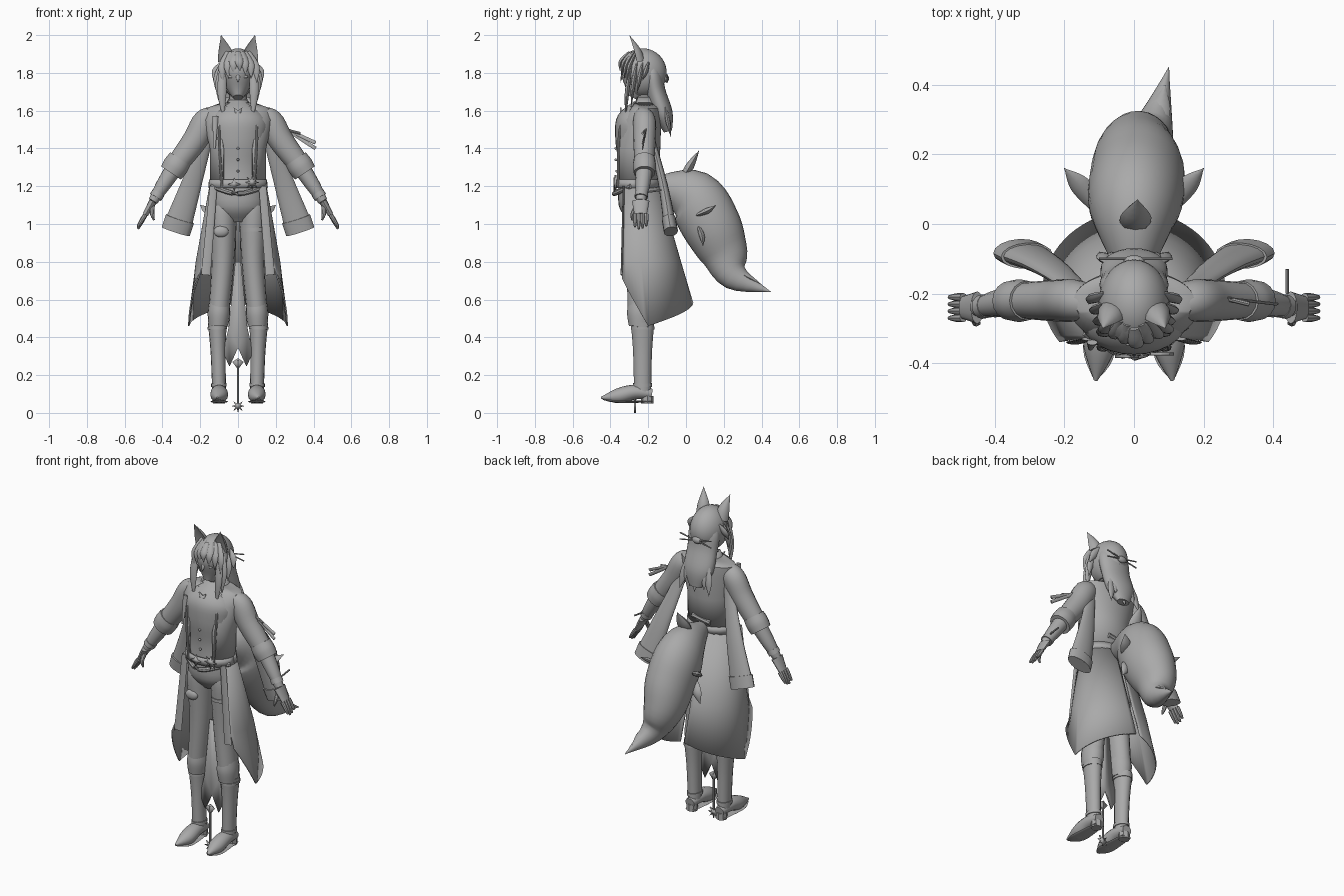
import bpy
import bmesh
import math
from mathutils import Vector

default_cube = bpy.data.objects.get("Cube")
if default_cube:
    bpy.data.objects.remove(default_cube, do_unlink=True)

grey_value = (.4, .4, .4, 1)
grey = bpy.data.materials.new("plain_grey")
grey.use_nodes = True
grey.diffuse_color = grey_value
grey.node_tree.nodes["Principled BSDF"].inputs["Base Color"].default_value = grey_value
parts = []


def finish(name, bm, mirror=False, thickness=0):
    """Turn a bmesh into a named object with optional mirror and thickness."""
    bmesh.ops.recalc_face_normals(bm, faces=bm.faces)
    mesh = bpy.data.meshes.new(name)
    bm.to_mesh(mesh)
    bm.free()
    mesh.materials.append(grey)
    obj = bpy.data.objects.new(name, mesh)
    bpy.context.collection.objects.link(obj)
    if mirror:
        obj.modifiers.new("mirror", 'MIRROR')
    if thickness:
        solid = obj.modifiers.new("thickness", 'SOLIDIFY')
        solid.thickness = thickness
        solid.offset = 0
    parts.append(obj)


def smooth_path(points, steps):
    """Catmull-Rom interpolation over positions and radii together."""
    result = []
    for i in range(len(points) - 1):
        before, after = points[max(i - 1, 0)], points[min(i + 2, len(points) - 1)]
        for k in range(steps):
            t = k / steps
            result.append([q + t / 2 * (r - p + t * (2 * p - 5 * q + 4 * r - s + t * (3 * (q - r) + s - p)))
                           for p, q, r, s in zip(before, points[i], points[i + 1], after)])
    return result + [points[-1]]


def tube(name, points, radii, flat=1, mirror=False, sides=16, dent=0):
    """Loft ellipses along a smooth path; flat scales depth, dent hollows the front."""
    bm = bmesh.new()
    path = smooth_path([(*point, radius) for point, radius in zip(points, radii)], steps=5)
    centres = [Vector(sample[:3]) for sample in path]
    rings = []
    for i, sample in enumerate(path):
        along = (centres[min(i + 1, len(path) - 1)] - centres[max(i - 1, 0)]).normalized()
        side = (Vector((1, 0, 0)) - along * along.x).normalized()
        depth = along.cross(side) * flat
        radius = max(sample[3], .001)
        ring = []
        for k in range(sides):
            angle = math.tau * k / sides
            sine = math.sin(angle)
            if sine < 0:
                sine *= 1 - dent
            ring.append(bm.verts.new(centres[i] + (side * math.cos(angle) + depth * sine) * radius))
        rings.append(ring)
    for low, high in zip(rings, rings[1:]):
        for k in range(sides):
            bm.faces.new((low[k - 1], low[k], high[k], high[k - 1]))
    bm.faces.new(rings[0])
    bm.faces.new(rings[-1])
    finish(name, bm, mirror)


def band(name, start, end, low, high, radius, flat=1, swell=1, mirror=True):
    """Cuff or strap covering the fractions low to high of a limb."""
    points = [start + (end - start) * t for t in (low, (low + high) / 2, high)]
    tube(name, points, (radius, radius * swell, radius), flat, mirror)


def lock(name, start, end, width, bow=0, mirror=False):
    """Pointed strand of hair or fur, bowed away from the head axis."""
    middle = (Vector(start) + Vector(end)) / 2
    outward = Vector((middle.x, middle.y + .23, 0)).normalized()
    tube(name, (start, middle + outward * bow, end), (width * .6, width, 0), .5, mirror, sides=8)


def rod(name, start, end, radius, mirror=False):
    tube(name, (start, end), (radius, radius), mirror=mirror, sides=8)


def shell(name, rings, first, last, hem=None, mirror=False, thickness=.008, columns=24):
    """Cloth sheet around the body from (z, centre y, x radius, y radius) rings."""
    bm = bmesh.new()
    grid = []
    for z, centre, wide, deep in rings:
        row = []
        for k in range(columns + 1):
            degrees = first + (last - first) * k / columns
            angle = math.radians(degrees)
            height = hem(degrees) if hem and z == rings[-1][0] else z
            row.append(bm.verts.new((wide * math.cos(angle), centre + deep * math.sin(angle), height)))
        grid.append(row)
    for up, down in zip(grid, grid[1:]):
        for k in range(columns):
            bm.faces.new((up[k], up[k + 1], down[k + 1], down[k]))
    finish(name, bm, mirror, thickness)


def plate(name, outline, y, mirror=False):
    """Flat outline of (x, z) points facing forward."""
    bm = bmesh.new()
    bm.faces.new([bm.verts.new((x, y, z)) for x, z in outline])
    finish(name, bm, mirror, thickness=.009)


def star(name, x, y, z, radius, points=8):
    outline = []
    for k in range(points * 2):
        reach = radius * (.4 if k % 2 else 1)
        angle = math.pi * k / points
        outline.append((x + reach * math.sin(angle), z - reach * math.cos(angle)))
    plate(name, outline, y)


def ball(name, centre, scale, mirror=False, keep=None):
    """Ellipsoid, optionally keeping only faces whose centre passes a rule."""
    bm = bmesh.new()
    bmesh.ops.create_uvsphere(bm, u_segments=32, v_segments=20, radius=1)
    bmesh.ops.scale(bm, vec=scale, verts=bm.verts)
    bmesh.ops.translate(bm, vec=centre, verts=bm.verts)
    if keep:
        unwanted = [face for face in bm.faces if not keep(face.calc_center_median())]
        bmesh.ops.delete(bm, geom=unwanted, context='FACES')
    finish(name, bm, mirror)


# Joints of the left side; mirrored parts supply the right side
shoulder, elbow = Vector((.17, -.22, 1.545)), Vector((.335, -.22, 1.3))
wrist, knuckles = Vector((.45, -.24, 1.12)), Vector((.49, -.24, 1.05))
hip, knee = Vector((.08, -.24, 1.05)), Vector((.1, -.24, .55))
boot_top, ankle = Vector((.11, -.23, .48)), Vector((.1, -.23, .1))
drape, drape_end = Vector((.25, -.12, 1.2)), Vector((.33, -.08, .96))

# Torso, neck and head
tube("torso", [(0, -.25, 1.01), (0, -.25, 1.1), (0, -.26, 1.3), (0, -.265, 1.45), (0, -.25, 1.55), (0, -.22, 1.65)],
     (.06, .145, .13, .15, .155, .05), flat=.73, sides=28)
tube("neck", [(0, -.21, 1.6), (0, -.23, 1.74)], (.05, .04))
tube("head", [(0, -.285, 1.67), (0, -.258, 1.73), (0, -.24, 1.82), (0, -.23, 1.92)],
     (.026, .066, .088, .03), flat=1.17, sides=24)
lock("nose", (0, -.335, 1.8), (0, -.348, 1.75), .01)
ball("eyes", (.036, -.325, 1.78), (.017, .008, .008), mirror=True)

# Hair cap with the face left open, then the long hair and strands
ball("hair_cap", (0, -.23, 1.8), (.102, .128, .13),
     keep=lambda c: c.z > 1.86 or c.y > -.24 - abs(c.x) * .6)
tube("back_hair", [(0, -.2, 1.89), (0, -.18, 1.8), (0, -.16, 1.7), (0, -.12, 1.58), (0, -.095, 1.49)],
     (.06, .097, .095, .092, .04), flat=.55, sides=24)
for k in range(-3, 4):
    lock("back_lock", (k * .024, -.11, 1.62), (k * .033, -.08, 1.46 + .03 * (k % 3)), .024)
for k in range(-3, 4):
    depth = abs(k) * .012 - .35
    lock("fringe_lock", (k * .018, depth + .05, 1.91), (k * .03 + .01, depth, 1.81 - .02 * abs(k)), .022, .02)
for k in range(4):
    y = -.2 - .03 * k
    lock("side_locks", (.08, y, 1.85), (.13 - .018 * k, y - .03, 1.76 - .07 * k), .024, .01, mirror=True)
for tilt in (-.02, .02):
    rod("hair_pin", (-.1, -.1, 1.77 - tilt), (.11, -.1, 1.77 + tilt), .004)
ball("hair_tie", (0, -.105, 1.77), (.03, .015, .02))

# Ears hollowed toward the front
tube("ears", [(.062, -.26, 1.86), (.07, -.275, 1.92), (.09, -.3, 2)], (.043, .034, 0), mirror=True, dent=1.2)

# Arms, folded sleeves and hands
tube("sleeves", ((.11, -.23, 1.575), shoulder, (.23, -.22, 1.44), elbow),
     (.045, .067, .066, .056), .9, mirror=True)
band("sleeve_cuffs", shoulder, elbow, .82, 1.12, .063, .9, swell=1.08)
tube("forearms", (elbow, (.4, -.23, 1.2), wrist), (.046, .038, .025), mirror=True)
band("wrist_bands", elbow, wrist, .75, .88, .035)
tube("palms", (wrist, knuckles), (.021, .015), flat=2.2, mirror=True)
for k in range(4):
    root = knuckles + Vector((0, k * .02 - .03, 0))
    tip = root + Vector((.04, 0, abs(k - 1.3) * .012 - .08))
    tube("fingers", (root, (root + tip) / 2, tip), (.012, .011, .006), mirror=True, sides=8)
tube("thumbs", (wrist, (.455, -.28, 1.06), (.445, -.285, 1.02)), (.012, .012, .005), mirror=True, sides=8)
rod("wrist_pin", (.44, -.2, 1.17), (.44, -.13, 1.18), .005)

# Legs, knee gathers and shoes
tube("trousers", ((.07, -.25, 1.14), hip, (.08, -.24, .8), knee), (.06, .074, .061, .055), flat=1.25, mirror=True)
band("knee_gathers", hip, knee, .9, 1.18, .052, 1.2, swell=1.15)
tube("boot_shafts", (boot_top, (.105, -.23, .32), ankle), (.05, .04, .036), flat=1.25, mirror=True)
band("boot_tops", boot_top, ankle, .06, .1, .052, 1.2)
band("ankle_straps", boot_top, ankle, .85, .9, .041, 1.25)
tube("shoes", [(.1, -.18, .1), (.1, -.27, .11), (.1, -.36, .09), (.11, -.45, .08)],
     (.03, .043, .044, .005), flat=.9, mirror=True)
tube("soles", [(.1, -.18, .06), (.1, -.36, .06), (.11, -.44, .07)], (.03, .046, .01), flat=.15, mirror=True)
rod("heels", (.1, -.205, .09), (.1, -.205, .05), .032, mirror=True)


def coat_hem(degrees):
    """Lowest at the side, rising steeply to the front and gently to the back."""
    return .46 + (abs(degrees) * .007 if degrees < 0 else degrees * .0014)


# Coat body, split tails and empty hanging sleeves
shell("coat_body", [(1.64, -.22, .08, .06), (1.61, -.22, .17, .08), (1.55, -.24, .18, .105),
                    (1.4, -.26, .145, .12), (1.2, -.26, .145, .11)], -58, 90, mirror=True)
shell("coat_tails", [(1.21, -.26, .146, .112), (.8, -.22, .22, .19), (.5, -.2, .26, .235)],
      -36, 87, coat_hem, mirror=True)
shell("collar", [(1.67, -.22, .06, .055), (1.61, -.22, .1, .08)], -40, 220)
tube("hanging_sleeves", ((.15, -.2, 1.56), (.17, -.18, 1.45), drape, drape_end),
     (.035, .035, .055, .077), flat=.45, mirror=True)
band("hanging_cuffs", drape, drape_end, .72, 1, .078, .48)
tube("coat_edges", [(.06, -.29, 1.62), (.1, -.35, 1.5), (.085, -.36, 1.2)], [.007] * 3, mirror=True, sides=8)

# Belt, buttons and small trims
shell("belt", [(1.235, -.26, .15, .115), (1.19, -.26, .153, .117)], 0, 360)
star("buckle", -.02, -.38, 1.21, .035, points=4)
star("belt_star", .075, -.373, 1.22, .04)
tube("hip_sash", [(-.14, -.31, 1.2), (0, -.38, 1.16), (.15, -.29, 1.2)], [.013] * 3, sides=8)
tube("belt_tails", [(.13, -.33, 1.2), (.17, -.34, .73)], (.02, .025), flat=.25, mirror=True)
for k in range(5):
    ball("button", (0, -.367 - .005 * math.sin(k), 1.28 + k * .06), [.007] * 3)
star("neck_bow", 0, -.345, 1.585, .04, points=5)
ball("thigh_pouch", (-.09, -.32, .96), (.04, .02, .03))
band("thigh_strap", hip, knee, .14, .18, .075, 1.25, mirror=False)
tube("chest_chain", [(-.12, -.34, 1.57), (-.125, -.36, 1.4)], (.016, .006), flat=.5, sides=8)
rod("back_tab", (-.06, -.15, 1.26), (.06, -.15, 1.28), .015)

# Arm ribbon on the left side
rod("ribbon_pin", (.21, -.2, 1.51), (.33, -.23, 1.48), .007)
for drop in (0, .03):
    tube("ribbon_tail", [(.24, -.21, 1.51), (.41, -.23, 1.4 + drop)], (.008, .01), flat=.4, sides=8)

# Pendant hanging between the legs
plate("hanging_cloth", [(0, .8), (.015, .8), (.05, .45), (.08, .32), (.045, .245), (.02, .3), (0, .345)],
      -.25, mirror=True)
plate("pendant_hook", [(0, .29), (.03, .27), (0, .23)], -.27, mirror=True)
rod("pendant_cord", (0, -.27, .28), (0, -.27, .05), .006)
star("pendant_star", 0, -.27, .036, .036)

# Bushy tail, narrower than deep, with fur tufts
tube("tail", [(0, -.16, 1.21), (0, .03, 1.15), (.01, .13, 1), (.01, .2, .85), (.05, .26, .72), (.1, .45, .64)],
     (.04, .125, .137, .112, .065, 0), flat=1.15, sides=28)
lock("top_tuft", (0, -.03, 1.22), (.01, .07, 1.39), .045)
for sign in (-1, 1):
    lock("upper_side_tuft", (sign * .1, .04, 1.04), (sign * .2, .16, 1.1), .03, bow=.015)
    lock("lower_side_tuft", (sign * .1, .06, 1), (sign * .16, .09, .88), .03, bow=.01)
lock("rear_tuft", (.03, .24, .98), (.03, .29, .83), .03, bow=.015)
lock("tip_tuft", (.05, .25, .76), (.09, .4, .68), .035)

# Smooth shading with sharp creases kept
bpy.ops.object.select_all(action='DESELECT')
for part in parts:
    part.select_set(True)
bpy.context.view_layer.objects.active = parts[0]
bpy.ops.object.shade_smooth_by_angle(angle=math.radians(40))
